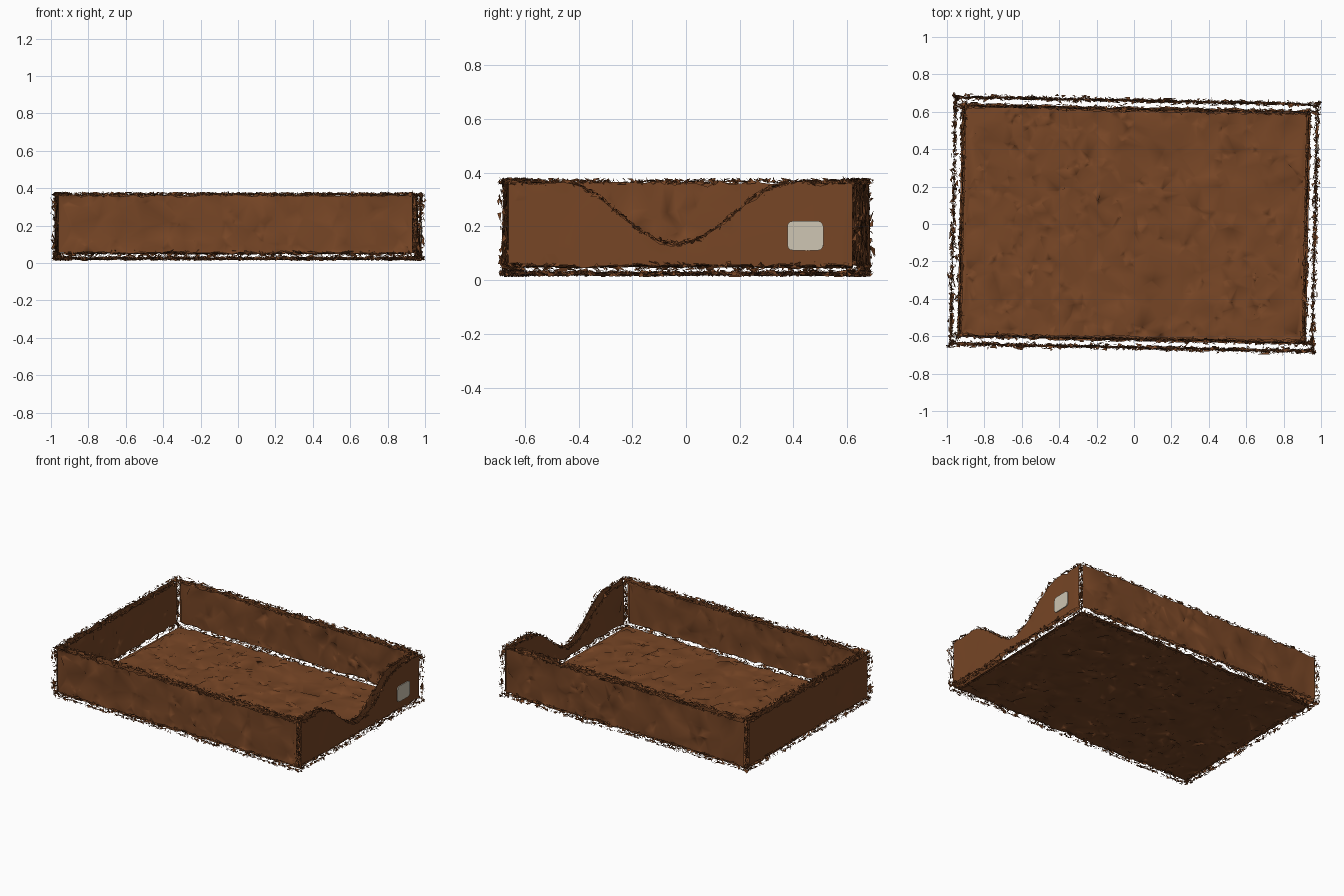
import bpy, math, random
from mathutils import Vector as V, Matrix
from mathutils.geometry import delaunay_2d_cdt

if "Cube" in bpy.data.objects:
    bpy.data.objects.remove(bpy.data.objects["Cube"])

random.seed(4)
HX, HY = 0.967, 0.660          # outer half sizes
T = 0.045                      # board thickness
Z0, Z1 = 0.055, 0.36           # wall sheet bottom and top
ROT = Matrix.Rotation(-0.0206, 4, 'Z')   # tray sits slightly turned


def material(name, rgb):
    m = bpy.data.materials.new(name)
    m.diffuse_color = (*rgb, 1)
    m.use_nodes = True
    m.node_tree.nodes["Principled BSDF"].inputs["Base Color"].default_value = m.diffuse_color
    return m


BROWN = material("brown leather", (0.185, 0.061, 0.019))
CREAM = material("cream label", (0.62, 0.56, 0.45))


def add(name, verts, faces, mat, smooth=False):
    me = bpy.data.meshes.new(name)
    me.from_pydata([ROT @ V(v) for v in verts], [], faces)
    me.materials.append(mat)
    for p in me.polygons:
        p.use_smooth = smooth
    ob = bpy.data.objects.new(name, me)
    bpy.context.collection.objects.link(ob)
    return ob


def flat_top(u):
    return Z1


def dip_top(u):
    if abs(u + 0.015) > 0.43:
        return Z1
    return Z1 - 0.115 * (1 + math.cos(math.pi * (u + 0.015) / 0.43))


def sheet(name, place, hu, v0, top, coarse, clusters, amp, flip=False):
    """Crumpled sheet: random points triangulated, then pushed along the normal."""
    n = int(hu * 50)
    us = [-hu + 2 * hu * i / n for i in range(n + 1)]
    j = lambda: random.gauss(0, 0.004)
    outline = [V((u, v0 + j())) for u in us]
    outline += [V((u, top(u) + j())) for u in reversed(us)]
    rnd = random.uniform
    pts = [(rnd(-hu, hu), rnd(v0, top(0) if top is not dip_top else Z1)) for _ in range(coarse)]
    vmax = max(top(u) for u in us)
    for _ in range(clusters):
        cu, cv = rnd(-hu, hu), rnd(v0, vmax)
        pts += [(cu + random.gauss(0, .025), cv + random.gauss(0, .025)) for _ in range(9)]
    inner = [V(p) for p in pts if abs(p[0]) < hu - .01 and v0 + .012 < p[1] < top(p[0]) - .012]
    res = delaunay_2d_cdt(outline + inner, [], [list(range(len(outline)))], 1, 1e-5)
    verts = [place(p.x, p.y, max(-2.2 * amp, min(2.2 * amp, random.gauss(0, amp)))) for p in res[0]]
    faces = [list(reversed(f)) if flip else list(f) for f in res[2]]
    add(name, verts, faces, BROWN, True)


# front and back walls: outer and inner sheets
for nm, s in (("front", -1), ("back", 1)):
    sheet(nm + "_wall_outer", lambda u, v, d: (u, s * (HY + d), v), HX - .02, Z0, flat_top,
          130, 14, .005, s > 0)
    sheet(nm + "_wall_inner", lambda u, v, d: (u, s * (HY - T + d), v), HX - T - .02, Z0 + .02, flat_top,
          130, 14, .005, s < 0)

# side walls: the right one has the scooped opening
for nm, s, top in (("left", -1, flat_top), ("right", 1, dip_top)):
    sheet(nm + "_wall_outer", lambda u, v, d: (s * (HX + d), u, v), HY - .02, Z0, top,
          40, 4, .001, s < 0)
    sheet(nm + "_wall_inner", lambda u, v, d: (s * (HX - T + d), u, v), HY - T - .02, Z0 + .02, top,
          80, 10, .003, s > 0)

# floor: top and bottom sheets
sheet("floor_top", lambda u, v, d: (u, v, 0.055 + d), HX - T - .01, -HY + T + .01,
      lambda u: HY - T - .01, 500, 150, .005)
sheet("floor_bottom", lambda u, v, d: (u, v, 0.023 + d), HX - .035, -HY + .035,
      lambda u: HY - .035, 500, 150, .004, True)


def shards(name, path, w, density=300):
    """Torn flakes scattered along both sides of an edge strip."""
    verts, faces = [], []
    g = random.gauss
    cl = lambda x, m: max(-m, min(m, x))
    for a, b in zip(path, path[1:]):
        a, b = V(a), V(b)
        for _ in range(max(2, int((b - a).length * density))):
            side = random.choice((-.5, .5)) + cl(g(0, .15), .3)
            p = a.lerp(b, random.random()) + V(w) * side
            ax = (b - a).normalized()
            k = len(verts)
            for _ in range(3):
                verts.append(p + ax * g(0, .012) + V([cl(g(0, .007), .014) for _ in range(3)]))
            faces.append((k, k + 1, k + 2))
    add(name, verts, faces, BROWN)


# frayed edges: rims, bottom edges, corners, scoop
x, y, h = HX - T / 2, HY - T / 2, T / 2
for nm, s in (("front", -1), ("back", 1)):
    for part, z in (("rim", Z1 + .007), ("bottom_edge", .025)):
        shards(f"{nm}_{part}", [(-x - h, s * y, z), (x + h, s * y, z)], (0, T, 0))
    shards(nm + "_lower_edge", [(-HX, s * HY, .05), (HX, s * HY, .05)], (0, 0, .015), 140)
for nm, s in (("left", -1), ("right", 1)):
    shards(nm + "_bottom_edge", [(s * x, -y, .025), (s * x, y, .025)], (T, 0, 0))
    shards(nm + "_lower_edge", [(s * HX, -HY, .05), (s * HX, HY, .05)], (0, 0, .015), 140)
    for t in (-1, 1):
        shards(f"{nm}_corner_{'front' if t < 0 else 'back'}",
               [(s * x, t * y, .03), (s * x, t * y, Z1)], (s * T, t * T, 0), 420)
shards("left_rim", [(-x, -y, Z1 + .007), (-x, y, Z1 + .007)], (T, 0, 0))
shards("right_rim", [(x, -y + 2 * y * i / 40, dip_top(-y + 2 * y * i / 40) + .004) for i in range(41)],
       (T, 0, 0))

# label plate on the right wall: rounded rectangle
lab = []
for cx, cz, a0 in ((1, 1, 0), (-1, 1, 90), (-1, -1, 180), (1, -1, 270)):
    for k in range(4):
        a = math.radians(a0 + 30 * k)
        lab.append((.464 + cx * .045 + .022 * math.cos(a), .165 + cz * .035 + .02 * math.sin(a)))
n = len(lab)
verts = [(HX + .001, p, q) for p, q in lab] + [(HX + .007, p, q) for p, q in lab]
faces = [list(range(n, 2 * n)), list(reversed(range(n)))]
faces += [(i, (i + 1) % n, n + (i + 1) % n, n + i) for i in range(n)]
add("label_plate", verts, faces, CREAM)
